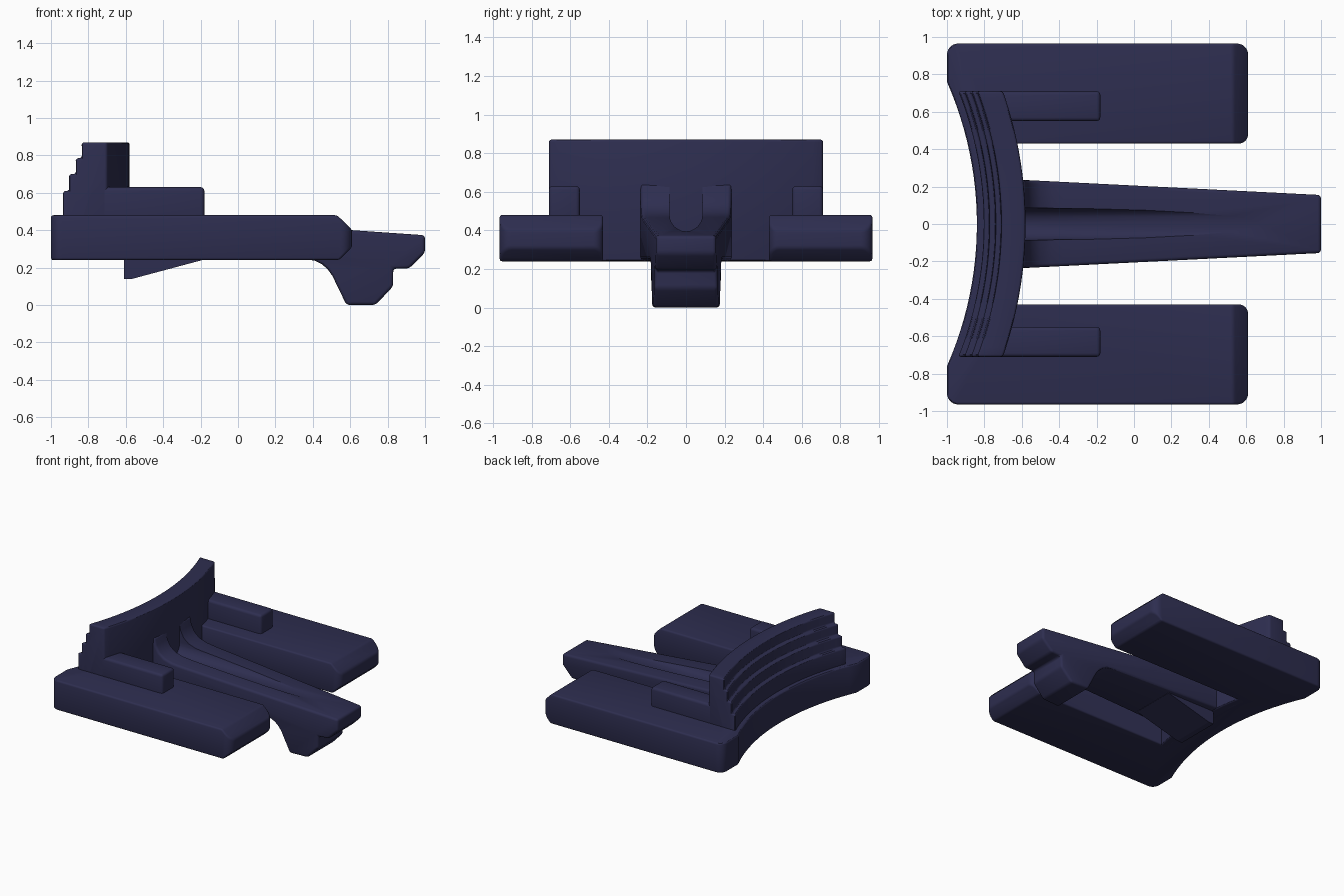
import bpy, bmesh, math
from mathutils import Vector

if "Cube" in bpy.data.objects:
    bpy.data.objects.remove(bpy.data.objects["Cube"])

CX = -2.725  # shared centre of all the concentric arcs (y = 0)

mat = bpy.data.materials.new("dark_navy")
mat.diffuse_color = (0.027, 0.027, 0.08, 1)
mat.use_nodes = True
mat.node_tree.nodes["Principled BSDF"].inputs["Base Color"].default_value = mat.diffuse_color


def arc_x(r, y):
    return CX + math.sqrt(r * r - y * y)


def make(name, rings, closed_caps=True):
    """Skin a list of equal-length closed rings and cap both ends."""
    bm = bmesh.new()
    vs = [[bm.verts.new(p) for p in ring] for ring in rings]
    n = len(rings[0])
    for a, b in zip(vs, vs[1:]):
        for i in range(n):
            j = (i + 1) % n
            bm.faces.new((a[i], a[j], b[j], b[i]))
    bm.faces.new(vs[0])
    bm.faces.new(vs[-1])
    bmesh.ops.recalc_face_normals(bm, faces=bm.faces[:])
    me = bpy.data.meshes.new(name)
    bm.to_mesh(me)
    bm.free()
    me.materials.append(mat)
    ob = bpy.data.objects.new(name, me)
    bpy.context.collection.objects.link(ob)
    return ob


def activate(ob):
    bpy.ops.object.select_all(action='DESELECT')
    ob.select_set(True)
    bpy.context.view_layer.objects.active = ob


def bevel(ob, width):
    m = ob.modifiers.new("soft_edges", 'BEVEL')
    m.width, m.segments = width, 3
    m.limit_method, m.angle_limit = 'ANGLE', math.radians(25)
    activate(ob)
    bpy.ops.object.modifier_apply(modifier=m.name)


def cut(ob, cutter, op):
    m = ob.modifiers.new("cut", 'BOOLEAN')
    m.object, m.operation, m.solver = cutter, op, 'EXACT'
    activate(ob)
    bpy.ops.object.modifier_apply(modifier=m.name)
    bpy.data.objects.remove(cutter)


def smooth(ob):
    activate(ob)
    bpy.ops.object.shade_smooth_by_angle(angle=math.radians(30))


def corner(x, y, sx, sy, a0, r=0.06):
    """Quarter round at plan corner (x, y), swept clockwise from angle a0."""
    c = (x - sx * r, y - sy * r)
    return [(c[0] + r * math.cos(math.radians(a0 - 15 * i)),
             c[1] + r * math.sin(math.radians(a0 - 15 * i))) for i in range(7)]


# Base: two arms joined by a curved crossbar
half = [(arc_x(1.885, 0.76 * i / 12), 0.76 * i / 12) for i in range(13)]
half += corner(-1, 0.965, -1, 1, 180)
half += corner(0.61, 0.965, 1, 1, 90)
half += corner(0.61, 0.43, 1, -1, 0, 0.05)
half += [(arc_x(2.10, 0.43 * i / 6), 0.43 * i / 6) for i in range(6, -1, -1)]
plan = half + [(x, -y) for x, y in reversed(half[1:-1])]
base = make("base", [[(x, y, z) for x, y in plan] for z in (0.24, 0.48)])

# Chamfered arm tips
side = [(-1.2, 0.1), (0.40, 0.1), (0.54, 0.24), (0.61, 0.31), (0.61, 0.40),
        (0.53, 0.48), (0.41, 0.6), (-1.2, 0.6)]
side = [(x + (0.002 if x == 0.61 else 0), z) for x, z in side]
tips = make("tip_cutter", [[(x, y, z) for x, z in side] for y in (-1.2, 1.2)])
cut(base, tips, 'INTERSECT')
bevel(base, 0.022)
smooth(base)

# Curved wall with a stepped outer face
section = [(2.145, 0.241), (2.145, 0.87), (2.015, 0.87), (2.015, 0.785),
           (1.985, 0.785), (1.985, 0.70), (1.952, 0.70), (1.952, 0.61),
           (1.922, 0.61), (1.922, 0.40), (1.96, 0.30), (1.96, 0.241)]
ys = [-0.71 + 1.42 * i / 28 for i in range(29)]
wall = make("stepped_wall", [[(arc_x(r, y), y, z) for r, z in section] for y in ys])
bevel(wall, 0.013)
smooth(wall)

# Rails on the arms
for s, name in ((1, "rail_back"), (-1, "rail_front")):
    ring = [(0.55, 0.40), (0.71, 0.40), (0.71, 0.63), (0.55, 0.63)]
    rail = make(name, [[(x, s * y, z) for y, z in ring] for x in (-0.78, -0.18)])
    bevel(rail, 0.02)
    smooth(rail)


# Tapered tongue with a hook underneath, sweeping up into the wall
def width(x):
    return 0.235 - 0.08 * (x + 0.58) / 1.58


tongue_side = [(-0.66, 0.64), (-0.585, 0.64), (-0.572, 0.58), (-0.545, 0.53),
               (-0.50, 0.494), (-0.44, 0.475), (-0.38, 0.468), (1.0, 0.373),
               (1.0, 0.28), (0.915, 0.195), (0.83, 0.195), (0.83, 0.10),
               (0.735, 0), (0.58, 0), (0.505, 0.155), (0.48, 0.19),
               (0.45, 0.217), (0.41, 0.237), (0.36, 0.245), (-0.66, 0.245)]
tongue = make("tongue", [[(x, s * width(x), z) for x, z in tongue_side]
                         for s in (-1, 1)])
bevel(tongue, 0.018)

# Round-bottomed channel, fading out along the sloping top
R = 0.085
u = [(-R, 0.8)] + [(-R * math.cos(math.pi * i / 12), 0.48 - R * math.sin(math.pi * i / 12))
                   for i in range(13)] + [(R, 0.8)]
channel = make("channel_cutter", [[(x, y, z) for y, z in u] for x in (-0.75, 1.3)])
cut(tongue, channel, 'DIFFERENCE')
smooth(tongue)

# Wedge under the root of the tongue
wedge_side = [(-0.61, 0.30), (-0.61, 0.14), (-0.565, 0.14), (-0.18, 0.243), (-0.18, 0.30)]
make("under_wedge", [[(x, y, z) for x, z in wedge_side] for y in (-0.18, 0.18)])
